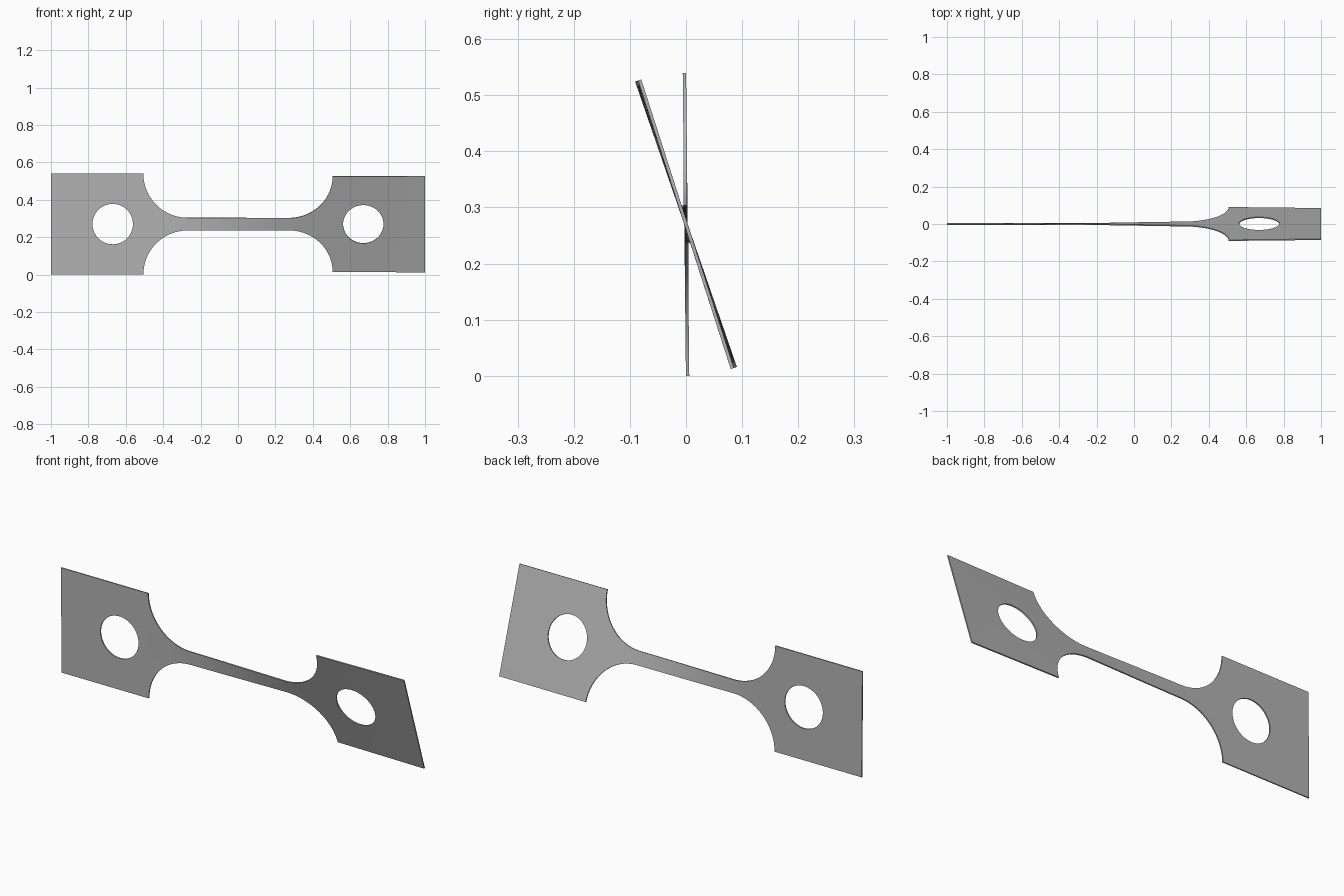
import bpy, bmesh, math
from mathutils import Vector

cube = bpy.data.objects.get("Cube")
if cube:
    bpy.data.objects.remove(cube, do_unlink=True)

HALF, NECK = 0.27, 0.036          # half heights of tabs and neck
FILLET_X, RADIUS = 0.27, 0.236    # fillet centre and radius
HOLE_X, HOLE_R = 0.67, 0.108
THICK = 0.006


def twist(x):
    """Twist angle along the plate, mostly taken up by the neck."""
    t = min(max((x + 0.46) / 0.9, 0), 1)
    angle = 0.6 + 18.4 * t * t * (3 - 2 * t)
    return math.radians(angle - 2.4 * max(0, x - 0.5))


def loop(bm, points):
    verts = [bm.verts.new((x, 0, z)) for x, z in points]
    return [bm.edges.new((v, verts[i - 1])) for i, v in enumerate(verts)]


# Quarter outline: tab corner, then concave fillet down to the neck
quarter = [(1, HALF)]
for i in range(25):
    a = math.pi / 2 * i / 24
    quarter.append((FILLET_X + RADIUS * math.cos(a), HALF - RADIUS * math.sin(a)))
top = quarter + [(-x, z) for x, z in reversed(quarter)]
outline = top + [(x, -z) for x, z in reversed(top)]

# Flat sheet with two round holes
bm = bmesh.new()
edges = loop(bm, outline)
for side in (-1, 1):
    edges += loop(bm, [(side * HOLE_X + HOLE_R * math.cos(a), HOLE_R * math.sin(a))
                       for a in (math.tau * i / 64 for i in range(64))])
bmesh.ops.triangle_fill(bm, edges=edges, use_beauty=True, normal=Vector((0, -1, 0)))

# Crosswise cuts so the sheet can twist smoothly
for i in range(-24, 25):
    geom = bm.verts[:] + bm.edges[:] + bm.faces[:]
    bmesh.ops.bisect_plane(bm, geom=geom, dist=1e-5,
                           plane_co=(i / 25, 0, 0), plane_no=(1, 0, 0))

# Twist about the long axis and stand on the ground
for v in bm.verts:
    a, s = twist(v.co.x), v.co.z
    v.co.y, v.co.z = -s * math.sin(a), s * math.cos(a) + HALF
bmesh.ops.recalc_face_normals(bm, faces=bm.faces[:])

mesh = bpy.data.meshes.new("twisted_plate")
bm.to_mesh(mesh)
bm.free()
plate = bpy.data.objects.new("twisted_plate", mesh)
bpy.context.collection.objects.link(plate)

# Plate thickness
solid = plate.modifiers.new("thickness", 'SOLIDIFY')
solid.thickness = THICK
solid.offset = 0

# Plain grey metal
grey = bpy.data.materials.new("plain_grey")
grey.use_nodes = True
color = (0.45, 0.45, 0.45, 1)
grey.diffuse_color = color
grey.node_tree.nodes["Principled BSDF"].inputs["Base Color"].default_value = color
mesh.materials.append(grey)

bpy.context.view_layer.objects.active = plate
plate.select_set(True)
bpy.ops.object.modifier_apply(modifier="thickness")
bpy.ops.object.shade_smooth_by_angle(angle=math.radians(30))
